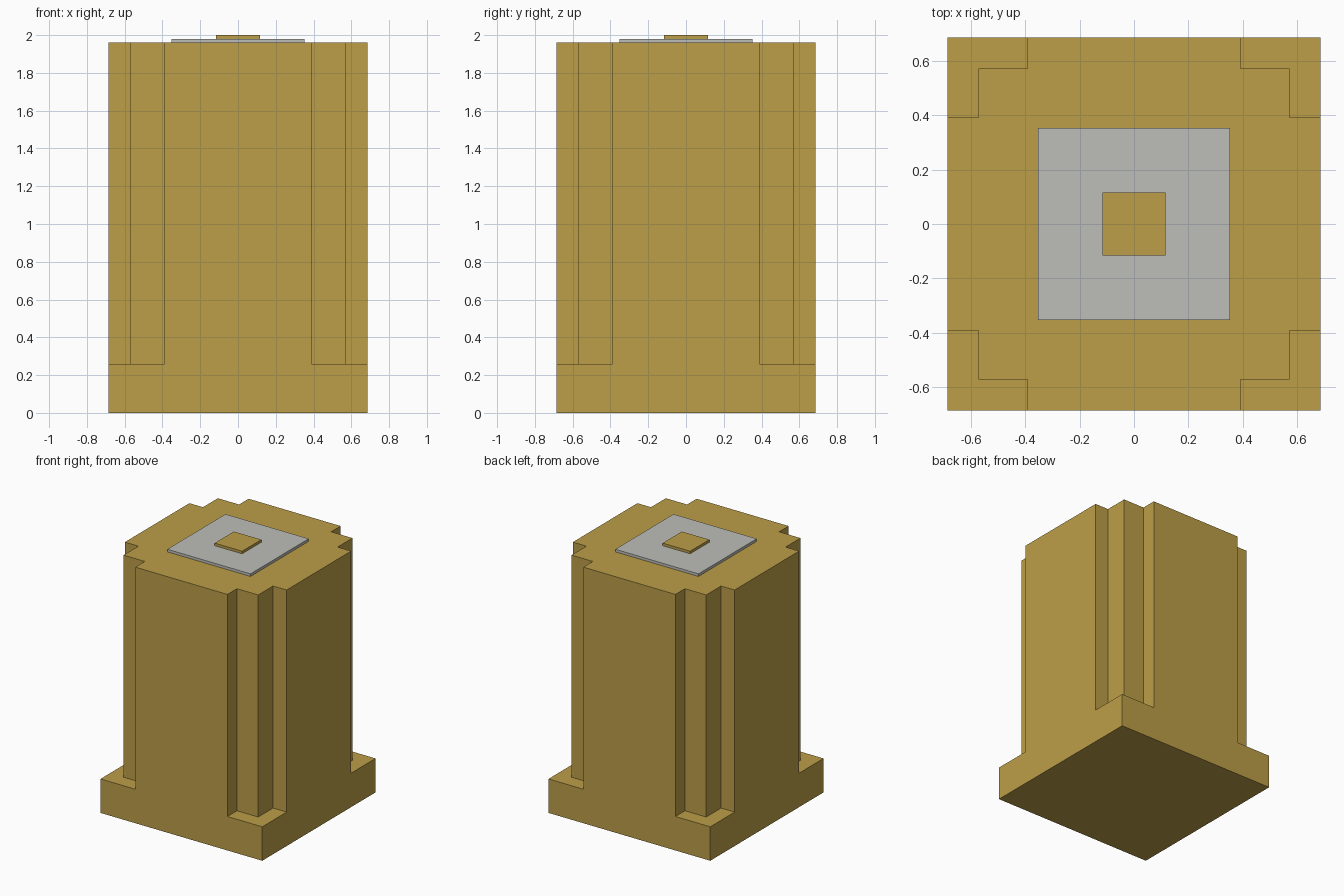
import bpy, bmesh
from mathutils import Matrix, Vector
from math import pi

cube = bpy.data.objects.get("Cube")
if cube:
    bpy.data.objects.remove(cube, do_unlink=True)


def material(name, rgb):
    m = bpy.data.materials.new(name)
    m.use_nodes = True
    m.diffuse_color = (*rgb, 1)
    m.node_tree.nodes["Principled BSDF"].inputs["Base Color"].default_value = (*rgb, 1)
    return m


def add_object(name, bm, mat):
    bmesh.ops.remove_doubles(bm, verts=bm.verts, dist=1e-5)
    bmesh.ops.recalc_face_normals(bm, faces=bm.faces)
    me = bpy.data.meshes.new(name)
    bm.to_mesh(me)
    bm.free()
    me.materials.append(mat)
    ob = bpy.data.objects.new(name, me)
    bpy.context.collection.objects.link(ob)
    return ob


def plate(name, half, z0, z1, mat):
    bm = bmesh.new()
    place = Matrix.Translation((0, 0, (z0 + z1) / 2)) @ Matrix.Diagonal((2 * half, 2 * half, z1 - z0, 1))
    bmesh.ops.create_cube(bm, size=1, matrix=place)
    return add_object(name, bm, mat)


gold = material("ochre gold", (0.503, 0.342, 0.065))
grey = material("light grey", (0.515, 0.515, 0.491))

H = 0.685    # half width of the base and broad panels
CORE = 0.57  # half width of the square core
ARM = 0.39   # half width of each broad panel
BASE = 0.26  # height of the base
TOP = 1.96   # height of the body

# Body: square base and stepped-corner column, made of four rotated quarters
bm = bmesh.new()


def face(points, rot):
    bm.faces.new([bm.verts.new(rot @ Vector(p)) for p in points])


notch = [(ARM, -H), (ARM, -CORE), (CORE, -CORE), (CORE, -ARM), (H, -ARM)]
outline = []
for i in range(4):
    rot = Matrix.Rotation(i * pi / 2, 3, "Z")
    # Side panel running flush into the base
    face([(x, -H, z) for x, z in ((-H, 0), (H, 0), (H, BASE), (ARM, BASE),
                                  (ARM, TOP), (-ARM, TOP), (-ARM, BASE), (-H, BASE))], rot)
    # Corner ledge
    face([(x, y, BASE) for x, y in notch + [(H, -H)]], rot)
    # Stepped corner walls
    for p, q in zip(notch, notch[1:]):
        face([(*p, BASE), (*q, BASE), (*q, TOP), (*p, TOP)], rot)
    outline += [rot @ Vector((*p, TOP)) for p in notch]
# Roof and underside
same = Matrix.Identity(3)
face(outline, same)
face([(-H, -H, 0), (-H, H, 0), (H, H, 0), (H, -H, 0)], same)
add_object("body", bm, gold)

# Plates on the roof
plate("roof_plate", 0.352, TOP, 1.98, grey)
plate("roof_cap", 0.116, 1.98, 2.0, gold)
